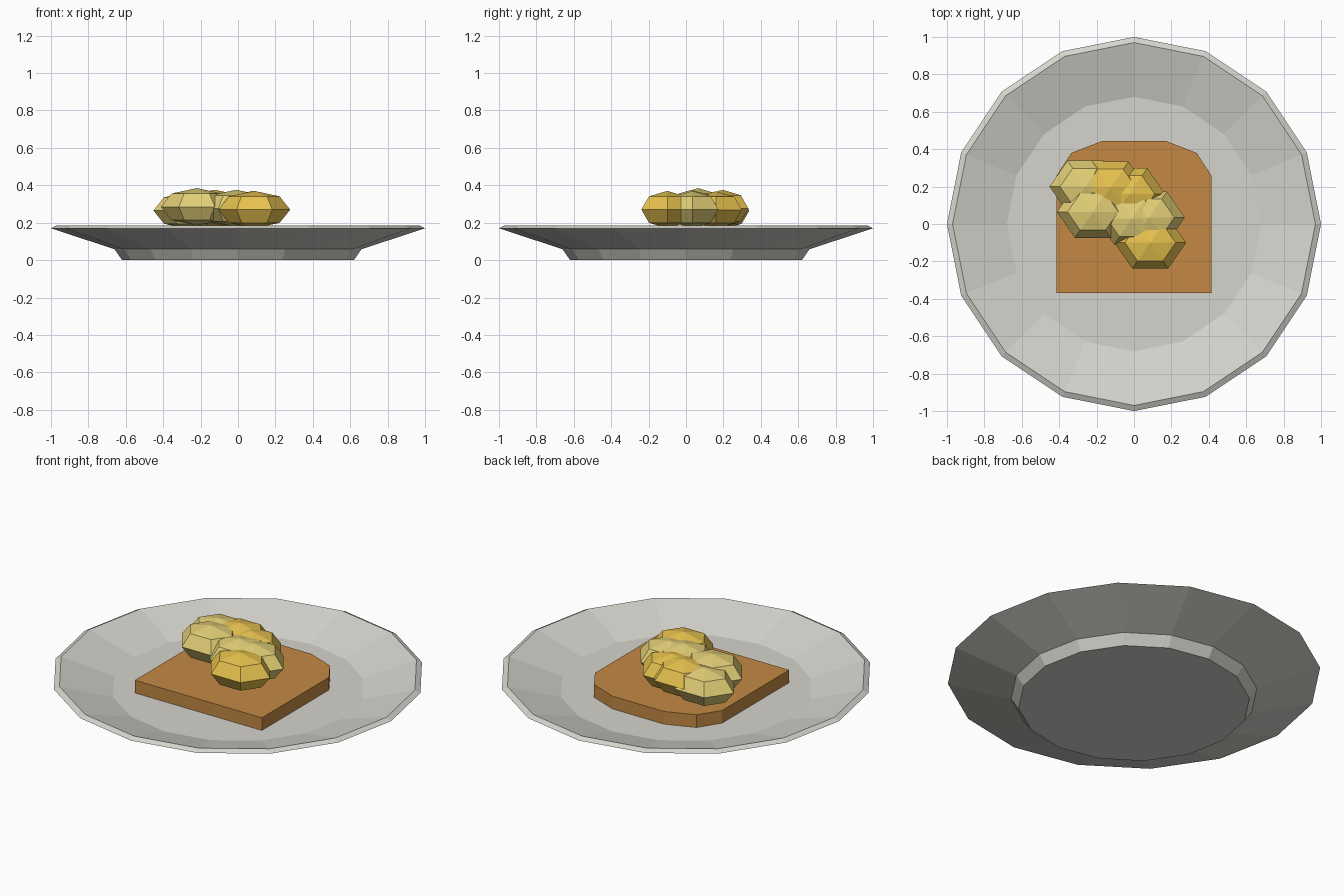
import bpy, bmesh, math

if "Cube" in bpy.data.objects:
    bpy.data.objects.remove(bpy.data.objects["Cube"])


def material(name, srgb):
    m = bpy.data.materials.new(name)
    lin = [((c / 255 + 0.055) / 1.055) ** 2.4 for c in srgb]
    m.diffuse_color = (*lin, 1)
    m.use_nodes = True
    m.node_tree.nodes["Principled BSDF"].inputs["Base Color"].default_value = m.diffuse_color
    return m


CERAMIC = material("ceramic grey", (214, 212, 205))
TOAST = material("toast brown", (196, 137, 68))
YELLOW = material("egg yellow", (234, 197, 80))
PALE = material("pale egg yellow", (226, 207, 118))


def finish(name, bm, mat):
    bmesh.ops.recalc_face_normals(bm, faces=bm.faces[:])
    me = bpy.data.meshes.new(name)
    bm.to_mesh(me)
    bm.free()
    me.materials.append(mat)
    ob = bpy.data.objects.new(name, me)
    bpy.context.collection.objects.link(ob)
    return ob


def lathe(name, profile, sides, mat, scale=(1, 1, 1), loc=(0, 0, 0)):
    """Spin a (radius, z) profile around z, closing both ends with caps or poles."""
    bm = bmesh.new()
    rings = []
    for r, z in profile:
        n = sides if r > 0 else 1
        rings.append([bm.verts.new((
            loc[0] + scale[0] * r * math.cos(math.tau * i / sides),
            loc[1] + scale[1] * r * math.sin(math.tau * i / sides),
            loc[2] + scale[2] * z)) for i in range(n)])
    for a, b in zip(rings, rings[1:]):
        for i in range(sides):
            j = (i + 1) % sides
            quad = [a[i % len(a)], a[j % len(a)], b[j % len(b)], b[i % len(b)]]
            bm.faces.new(list(dict.fromkeys(quad)))
    for ring in (rings[0], rings[-1]):
        if len(ring) > 1:
            bm.faces.new(ring)
    return finish(name, bm, mat)


# plate: foot, flared underside, thin rim, sloped well and floor
lathe("plate", [(0.62, 0), (0.66, 0.058), (1.0, 0.17), (0.97, 0.185), (0.68, 0.10)],
      16, CERAMIC)

# toast slice: mirrored outline with a chamfered crown, extruded up
half = [(0.415, -0.37), (0.415, 0.257), (0.335, 0.38), (0.168, 0.445)]
outline = half + [(-x, y) for x, y in reversed(half)]
bm = bmesh.new()
base = bm.faces.new([bm.verts.new((x, y, 0.10)) for x, y in outline])
top = bmesh.ops.extrude_face_region(bm, geom=[base], use_keep_orig=True)["geom"]
bmesh.ops.translate(bm, vec=(0, 0, 0.075),
                    verts=[v for v in top if isinstance(v, bmesh.types.BMVert)])
finish("toast_slice", bm, TOAST)

# scrambled egg lumps: flattened six-sided balls
ball = [(max(0, round(math.sin(math.pi * k / 4), 6)), -math.cos(math.pi * k / 4))
        for k in range(5)]
lumps = [(0.087, -0.10, 0.270, YELLOW), (0.08, 0.035, 0.270, PALE),
         (-0.01, 0.03, 0.276, PALE), (-0.22, 0.065, 0.285, PALE),
         (-0.26, 0.20, 0.265, PALE), (-0.125, 0.195, 0.276, YELLOW),
         (-0.025, 0.16, 0.268, YELLOW)]
for i, (x, y, z, mat) in enumerate(lumps, 1):
    lathe(f"egg_lump_{i}", ball, 6, mat, (0.192, 0.16, 0.1), (x, y, z))
